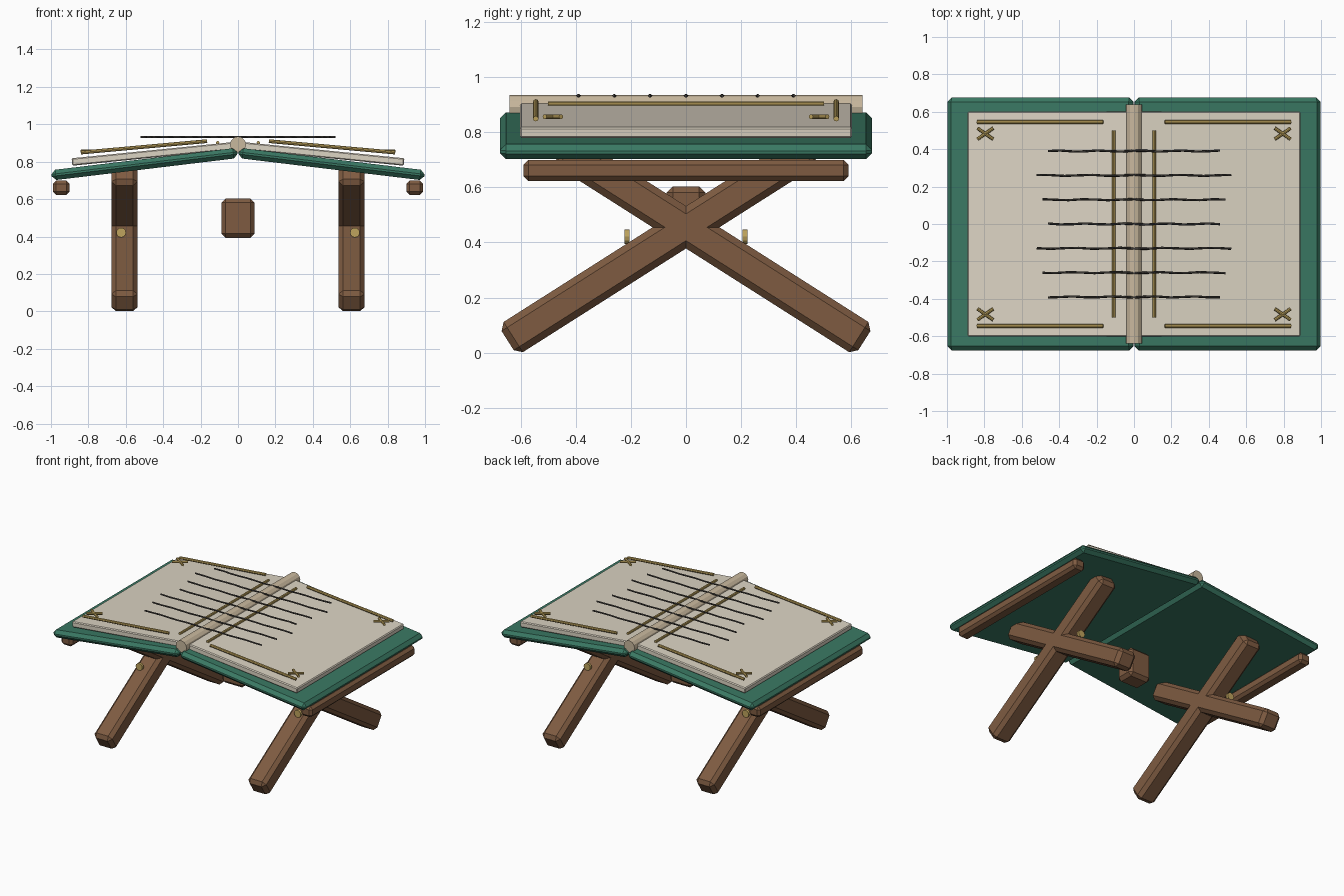
import bpy
from math import atan2, cos, hypot, pi, radians, sin
from mathutils import Vector

if "Cube" in bpy.data.objects:
    bpy.data.objects.remove(bpy.data.objects["Cube"])


def material(name, rgb):
    m = bpy.data.materials.new(name)
    m.diffuse_color = (*rgb, 1)
    m.use_nodes = True
    m.node_tree.nodes["Principled BSDF"].inputs["Base Color"].default_value = m.diffuse_color
    return m


WOOD = material("wood", (0.21, 0.105, 0.053))
GREEN = material("green_cover", (0.042, 0.19, 0.125))
PAPER = material("paper", (0.72, 0.66, 0.55))
SPINE = material("spine_cloth", (0.58, 0.48, 0.34))
GOLD = material("gold", (0.52, 0.37, 0.11))
INK = material("ink", (0.05, 0.045, 0.04))


def box(name, size, loc, rot, mat, bevel):
    bpy.ops.mesh.primitive_cube_add(size=1, location=loc, rotation=rot)
    o = bpy.context.object
    o.name = name
    o.scale = size
    bpy.ops.object.transform_apply(location=False, rotation=False, scale=True)
    if bevel:
        b = o.modifiers.new("Chamfer", "BEVEL")
        b.width = bevel
        b.segments = 1
    o.data.materials.append(mat)
    return o


def rod(name, a, b, r, mat, sides=8):
    a, b = Vector(a), Vector(b)
    d = b - a
    bpy.ops.mesh.primitive_cylinder_add(
        vertices=sides, radius=r, depth=d.length, location=(a + b) / 2,
        rotation=d.to_track_quat("Z", "Y").to_euler())
    o = bpy.context.object
    o.name = name
    o.data.materials.append(mat)
    return o


def wavy_line(name, half, y, z, phase):
    c = bpy.data.curves.new(name, "CURVE")
    c.dimensions = "3D"
    c.bevel_depth = 0.006
    c.bevel_resolution = 0
    c.use_fill_caps = True
    s = c.splines.new("POLY")
    n = 14
    s.points.add(n)
    for i, p in enumerate(s.points):
        p.co = (-half + 2 * half * i / n, y + 0.003 * sin(i * 1.9 + phase), z, 1)
    o = bpy.data.objects.new(name, c)
    bpy.context.collection.objects.link(o)
    c.materials.append(INK)


for side, s in (("left", -1), ("right", 1)):
    # Sloping cover board and page block
    box(f"{side}_cover", (1.0, 1.35, 0.055), (s * 0.5, 0, 0.787), (0, s * 0.12, 0), GREEN, 0.022)
    box(f"{side}_pages", (0.87, 1.205, 0.04), (s * 0.455, 0, 0.842), (0, s * 0.1, 0), PAPER, 0.006)

    # Rail under the outer edge of the cover
    box(f"{side}_rail", (0.09, 1.18, 0.077), (s * 0.945, 0, 0.661), (0, 0, 0), WOOD, 0.018)

    # Crossed legs with gold pegs
    for end, e in (("front", -1), ("back", 1)):
        foot, top = (0.647 * e, 0.044), (-0.45 * e, 0.741)
        dy, dz = top[0] - foot[0], top[1] - foot[1]
        box(f"{side}_{end}_leg", (0.14, hypot(dy, dz), 0.13),
            (s * 0.607, (foot[0] + top[0]) / 2, (foot[1] + top[1]) / 2),
            (atan2(dz, dy), 0, 0), WOOD, 0.024)
        rod(f"{side}_{end}_peg", (s * 0.625, e * 0.205, 0.421),
            (s * 0.625, e * 0.223, 0.421), 0.026, GOLD, 12)

        # Gold border line and corner cross on the page
        rod(f"{side}_{end}_border", (s * 0.165, e * 0.545, 0.91),
            (s * 0.84, e * 0.545, 0.849), 0.01, GOLD)
        for k, a in enumerate((35, -35)):
            dx, dy = 0.052 * cos(radians(a)), 0.052 * sin(radians(a))
            x, y = s * 0.795, e * 0.483
            rod(f"{side}_{end}_cross_{k + 1}", (x - dx, y - dy, 0.856),
                (x + dx, y + dy, 0.856), 0.009, GOLD)

    # Gold line beside the spine
    rod(f"{side}_margin_line", (s * 0.109, -0.5, 0.902), (s * 0.109, 0.5, 0.902), 0.009, GOLD)

# Rounded spine
rod("spine", (0, -0.64, 0.892), (0, 0.64, 0.892), 0.043, SPINE, 12)

# Central block between the legs
box("centre_block", (0.175, 0.14, 0.21), (0, 0, 0.498), (0, 0, 0), WOOD, 0.022)

# Ink strokes across the pages
for i in range(7):
    wavy_line(f"ink_line_{i + 1}", (0.46, 0.52, 0.49)[i % 3], 0.39 - 0.13 * i, 0.932, i * 0.7)
